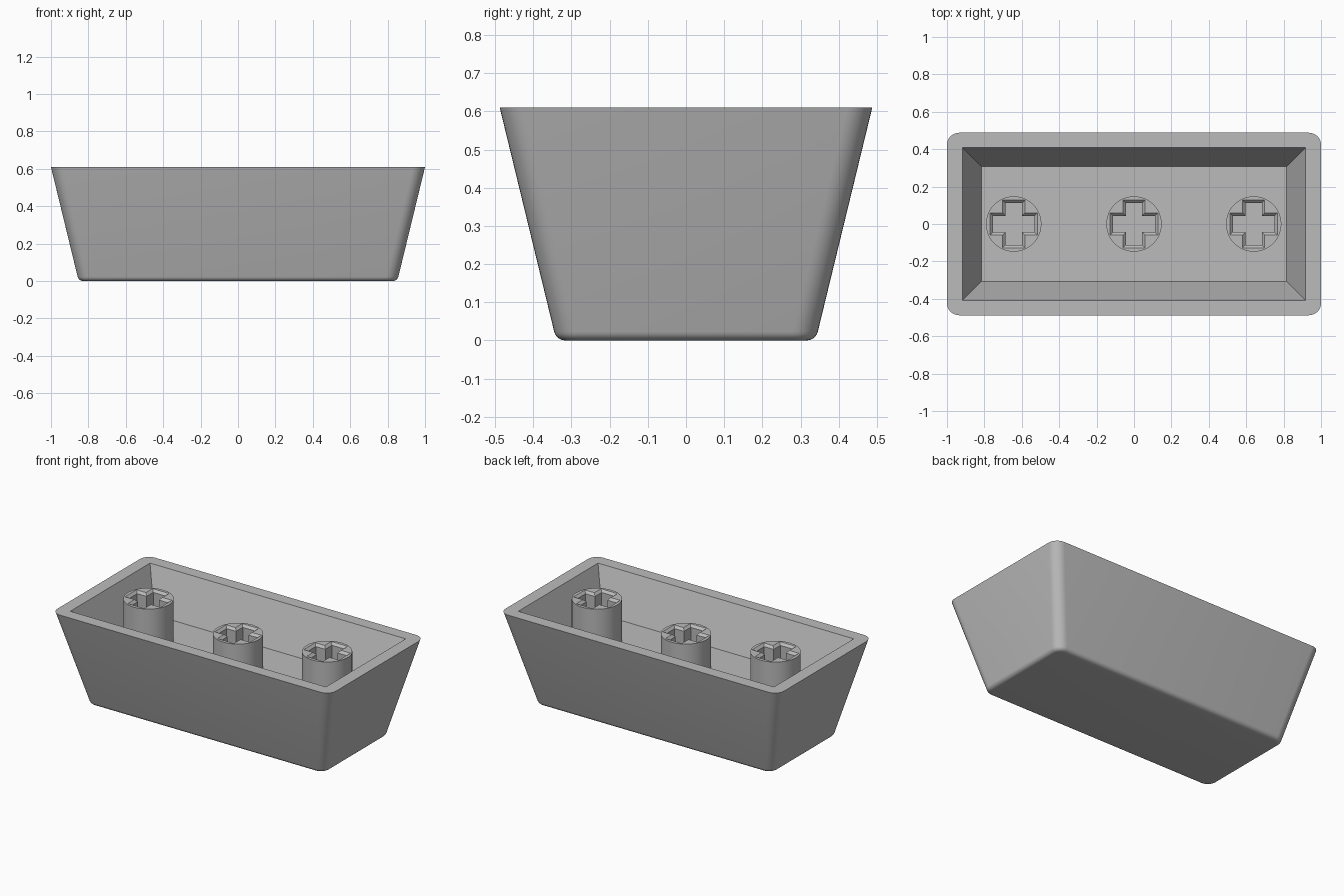
import bpy, bmesh, math

if "Cube" in bpy.data.objects:
    bpy.data.objects.remove(bpy.data.objects["Cube"], do_unlink=True)

HEIGHT, HALF_X, HALF_Y = 0.61, 1.0, 0.488
SLOPE = 0.243            # outward lean of the outer walls
CORNER, FILLET = 0.065, 0.03
FLOOR = 0.34             # cavity floor

grey = bpy.data.materials.new("plain grey")
grey.use_nodes = True
grey.diffuse_color = (0.5, 0.5, 0.5, 1)
grey.node_tree.nodes["Principled BSDF"].inputs["Base Color"].default_value = (0.5, 0.5, 0.5, 1)


def loft(name, rings):
    """Closed solid through rings of equal point count, bottom to top."""
    bm = bmesh.new()
    loops = [[bm.verts.new(p) for p in ring] for ring in rings]
    n = len(loops[0])
    for low, high in zip(loops, loops[1:]):
        for i in range(n):
            j = (i + 1) % n
            bm.faces.new((low[i], low[j], high[j], high[i]))
    bm.faces.new(loops[0][::-1])
    bm.faces.new(loops[-1])
    bmesh.ops.recalc_face_normals(bm, faces=bm.faces)
    mesh = bpy.data.meshes.new(name)
    bm.to_mesh(mesh)
    bm.free()
    mesh.materials.append(grey)
    obj = bpy.data.objects.new(name, mesh)
    bpy.context.collection.objects.link(obj)
    return obj


def rounded_rect(hx, hy, r, z, steps=8):
    pts = []
    for k, (sx, sy) in enumerate([(1, 1), (-1, 1), (-1, -1), (1, -1)]):
        for s in range(steps + 1):
            a = (k + s / steps) * math.pi / 2
            pts.append((sx * (hx - r) + r * math.cos(a), sy * (hy - r) + r * math.sin(a), z))
    return pts


def rect(hx, hy, z):
    return [(hx, hy, z), (-hx, hy, z), (-hx, -hy, z), (hx, -hy, z)]


def circle(cx, r, z, n=48):
    return [(cx + r * math.cos(i * math.tau / n), r * math.sin(i * math.tau / n), z) for i in range(n)]


def cross(cx, arm, w, z):
    quarter = [(arm, -w), (arm, w), (w, w)]
    pts = []
    for _ in range(4):
        pts += [(cx + x, y, z) for x, y in quarter]
        quarter = [(-y, x) for x, y in quarter]
    return pts


def carve(obj, cutter):
    cutter.hide_render = True
    mod = obj.modifiers.new("carve", 'BOOLEAN')
    mod.operation, mod.solver, mod.object = 'DIFFERENCE', 'EXACT', cutter
    bpy.context.view_layer.objects.active = obj
    bpy.ops.object.modifier_apply(modifier=mod.name)
    bpy.data.objects.remove(cutter, do_unlink=True)


def smooth(obj):
    bpy.ops.object.select_all(action='DESELECT')
    obj.select_set(True)
    bpy.context.view_layer.objects.active = obj
    bpy.ops.object.shade_smooth_by_angle(angle=math.radians(30))


# Outer shell: flaring walls with a filleted underside
sweep = math.pi / 2 - math.atan(SLOPE)
rings = []
for i in range(7):
    t = sweep * i / 6
    z = FILLET * (1 - math.cos(t))
    tangent_z = FILLET * (1 - math.cos(sweep))
    inset = SLOPE * (HEIGHT - tangent_z) + FILLET * (math.sin(sweep) - math.sin(t))
    radius = CORNER - FILLET * (math.sin(sweep) - math.sin(t))
    rings.append(rounded_rect(HALF_X - inset, HALF_Y - inset, radius, z))
rings.append(rounded_rect(HALF_X, HALF_Y, CORNER, HEIGHT))
shell = loft("shell", rings)

# Tapered cavity, continued a little above the rim
taper = 0.102 / (HEIGHT - FLOOR)
over = 0.05
carve(shell, loft("cavity_cutter", [
    rect(0.816, 0.307, FLOOR),
    rect(0.918 + taper * over, 0.409 + taper * over, HEIGHT + over)]))
smooth(shell)

# Three round stems with chamfered cross sockets; the middle one is shorter
CHAMFER = 0.015
for name, cx, top in [("right_stem", -0.643, HEIGHT), ("middle_stem", 0, 0.555), ("left_stem", 0.64, HEIGHT)]:
    stem = loft(name, [circle(cx, 0.148, FLOOR - 0.02), circle(cx, 0.148, top)])
    arm, w = 0.112, 0.044
    carve(stem, loft(name + "_cutter", [
        cross(cx, arm, w, FLOOR - 0.05),
        cross(cx, arm, w, top - CHAMFER),
        cross(cx, arm + 2 * CHAMFER, w + 2 * CHAMFER, top + CHAMFER)]))
    smooth(stem)
